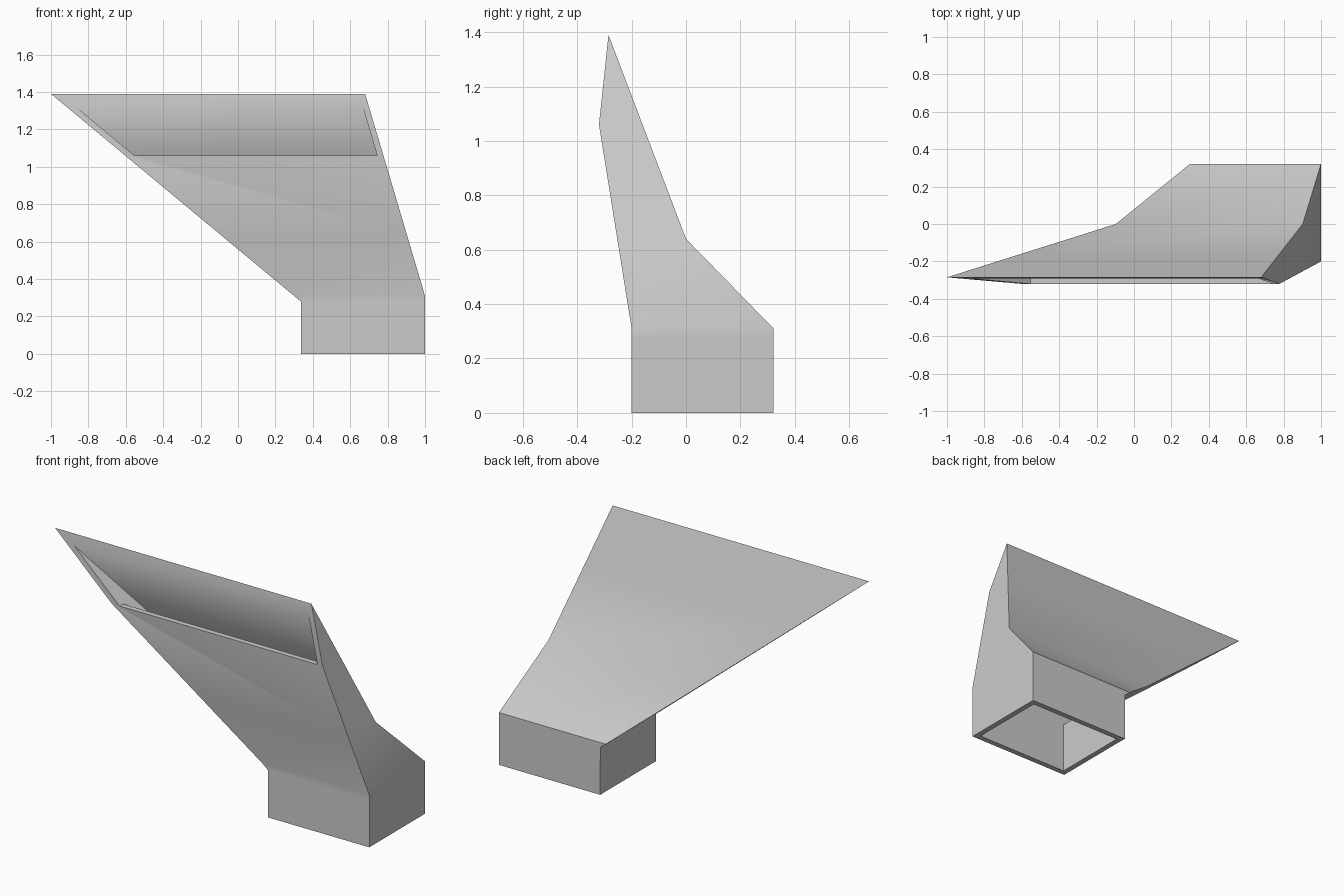
import bpy
import bmesh
import math

cube = bpy.data.objects.get("Cube")
if cube:
    bpy.data.objects.remove(cube, do_unlink=True)

# One plain grey for the whole duct
grey = bpy.data.materials.new("plain grey")
grey.use_nodes = True
grey.diffuse_color = (0.6, 0.6, 0.6, 1)
grey.node_tree.nodes["Principled BSDF"].inputs["Base Color"].default_value = grey.diffuse_color

BEND, LIP, TOP, WALL = 0.31, 1.06, 1.39, 0.032


def x_range(z, inset=0.0):
    """Left and right limits of the leaning side walls, moved inward by the wall."""
    slope_l, slope_r = 1.3 / (TOP - BEND), 0.32 / (TOP - BEND)
    left = 0.30 - (z - BEND) * slope_l + inset * math.hypot(1, slope_l)
    right = 1.0 - (z - BEND) * slope_r - inset * math.hypot(1, slope_r)
    return min(0.337 + inset, left), min(1.0 - inset, right)


bm = bmesh.new()


def edge_pair(y, z, inset=0.0):
    return [bm.verts.new((x, y, z)) for x in x_range(z, inset)]


def ring(z, front, back, inset=0.0):
    fl, fr = edge_pair(front, z, inset)
    bl, br = edge_pair(back, z, inset)
    return [fl, fr, br, bl]


def bridge(a, b, skip=()):
    for i in range(4):
        if i not in skip:
            j = (i + 1) % 4
            bm.faces.new((a[i], a[j], b[j], b[i]))


# Outer and inner skins as stacked rectangles: height, front, back
outer = [ring(z, f, b) for z, f, b in
         [(0, -0.2, 0.322), (0.28, -0.2, 0.322), (BEND, -0.2, 0.322),
          (0.64, -0.2528, 0), (LIP, -0.32, -0.1596)]]
inner = [ring(z, f, b, WALL) for z, f, b in
         [(0, -0.168, 0.29), (0.295, -0.168, 0.29),
          (0.62, -0.2176, -0.027), (LIP, -0.288, -0.194)]]
for skin, last_skip in ((outer, (0,)), (inner, ())):
    for k, (a, b) in enumerate(zip(skin, skin[1:])):
        bridge(a, b, last_skip if k == len(skin) - 2 else ())
bridge(outer[0], inner[0])

# Slanted mouth: top edge, hole top and hole bottom
tl, tr = edge_pair(-0.285, TOP)
hl, hr = edge_pair(-0.2924, 1.32, WALL)
pl, pr = edge_pair(-0.32, LIP, WALL)
fl, fr, br, bl = outer[-1]
il, ir, jr, jl = inner[-1]
below = outer[-2]
for face in [(below[0], below[1], fr, pr, pl, fl),
             (bl, br, tr, tl), (fl, bl, tl), (fr, br, tr),
             (pl, pr, ir, il), (jl, jr, hr, hl),
             (pl, il, jl, hl), (pr, ir, jr, hr),
             (fl, pl, hl, tl), (fr, pr, hr, tr), (hl, hr, tr, tl)]:
    bm.faces.new(face)

# Merge the flat panels between levels
seams = [e for e in bm.edges
         if abs(e.verts[0].co.z - e.verts[1].co.z) < 1e-5 and 0.1 < e.verts[0].co.z < 1.1]
bmesh.ops.dissolve_limit(bm, angle_limit=math.radians(1), edges=seams, verts=[])
bmesh.ops.recalc_face_normals(bm, faces=bm.faces)

mesh = bpy.data.meshes.new("duct_chute")
bm.to_mesh(mesh)
bm.free()
mesh.materials.append(grey)
duct = bpy.data.objects.new("duct_chute", mesh)
bpy.context.collection.objects.link(duct)
bpy.ops.object.select_all(action="DESELECT")
duct.select_set(True)
bpy.context.view_layer.objects.active = duct
bpy.ops.object.shade_smooth_by_angle(angle=math.radians(30))
